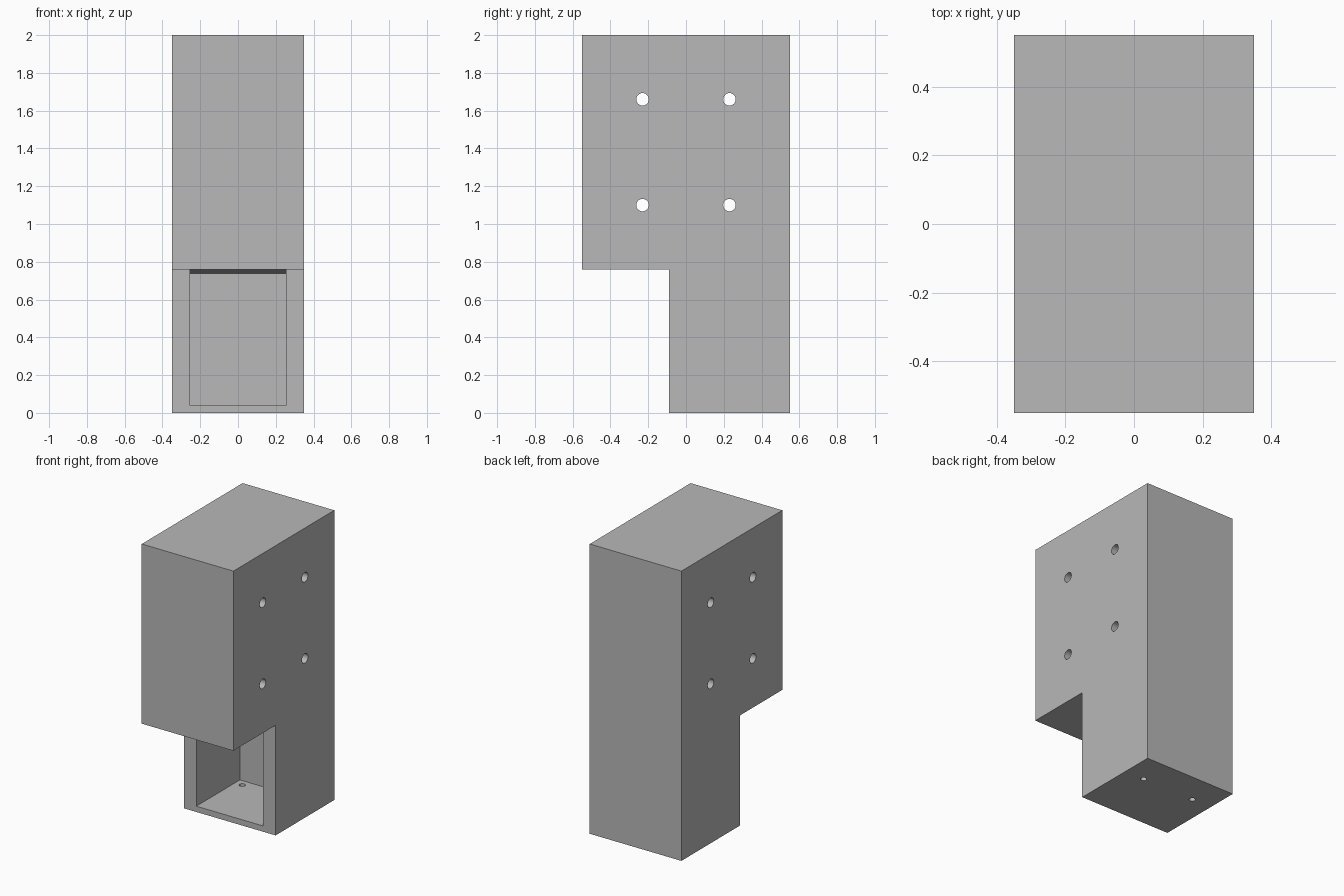
import bpy, bmesh
from math import pi, radians

old = bpy.data.objects.get("Cube")
if old:
    bpy.data.objects.remove(old, do_unlink=True)

HALF_W, POCKET_W = 0.35, 0.255
NOTCH_Y, NOTCH_Z = -0.09, 0.76

grey = bpy.data.materials.new("plain_grey")
grey.use_nodes = True
colour = (0.48, 0.48, 0.48, 1)
grey.diffuse_color = colour
grey.node_tree.nodes["Principled BSDF"].inputs["Base Color"].default_value = colour


def side_prism(name, profile, half_width):
    """Extrude a (y, z) outline across x."""
    bm = bmesh.new()
    face = bm.faces.new([bm.verts.new((-half_width, y, z)) for y, z in profile])
    ext = bmesh.ops.extrude_face_region(bm, geom=[face])
    verts = [g for g in ext["geom"] if isinstance(g, bmesh.types.BMVert)]
    bmesh.ops.translate(bm, verts=verts, vec=(2 * half_width, 0, 0))
    bmesh.ops.recalc_face_normals(bm, faces=bm.faces)
    mesh = bpy.data.meshes.new(name)
    bm.to_mesh(mesh)
    bm.free()
    mesh.materials.append(grey)
    obj = bpy.data.objects.new(name, mesh)
    bpy.context.collection.objects.link(obj)
    return obj


def drill(name, location, radius, depth, rotation=(0, 0, 0)):
    bpy.ops.mesh.primitive_cylinder_add(vertices=32, radius=radius, depth=depth,
                                        location=location, rotation=rotation)
    obj = bpy.context.object
    obj.name = name
    obj.data.materials.append(grey)
    return obj


# Main body: tall block with the lower front cut away
body = side_prism("bracket_body", [(-0.55, 2), (0.55, 2), (0.55, 0), (NOTCH_Y, 0),
                                   (NOTCH_Y, NOTCH_Z), (-0.55, NOTCH_Z)], HALF_W)

# Pocket in the lower front, ceiling falling slightly to the back
cutters = [side_prism("pocket_cutter", [(-0.2, 0.04), (0.385, 0.04), (0.385, 0.735),
                                        (NOTCH_Y, 0.759), (-0.2, 0.759)], POCKET_W)]

# Four cross holes through the sides
for y in (-0.23, 0.23):
    for z in (1.1, 1.66):
        cutters.append(drill("cross_hole_cutter", (0, y, z), 0.033, 1, (0, pi / 2, 0)))

# Two screw holes through the pocket floor
for x in (-0.2, 0.2):
    cutters.append(drill("floor_hole_cutter", (x, 0.332, 0), 0.02, 0.2))

# Cut everything out of the body
bpy.ops.object.select_all(action="DESELECT")
body.select_set(True)
bpy.context.view_layer.objects.active = body
for cutter in cutters:
    cutter.hide_render = True
    mod = body.modifiers.new("cut", "BOOLEAN")
    mod.operation = "DIFFERENCE"
    mod.solver = "EXACT"
    mod.object = cutter
    bpy.ops.object.modifier_apply(modifier=mod.name)
    bpy.data.objects.remove(cutter, do_unlink=True)

bpy.ops.object.shade_smooth_by_angle(angle=radians(30))
